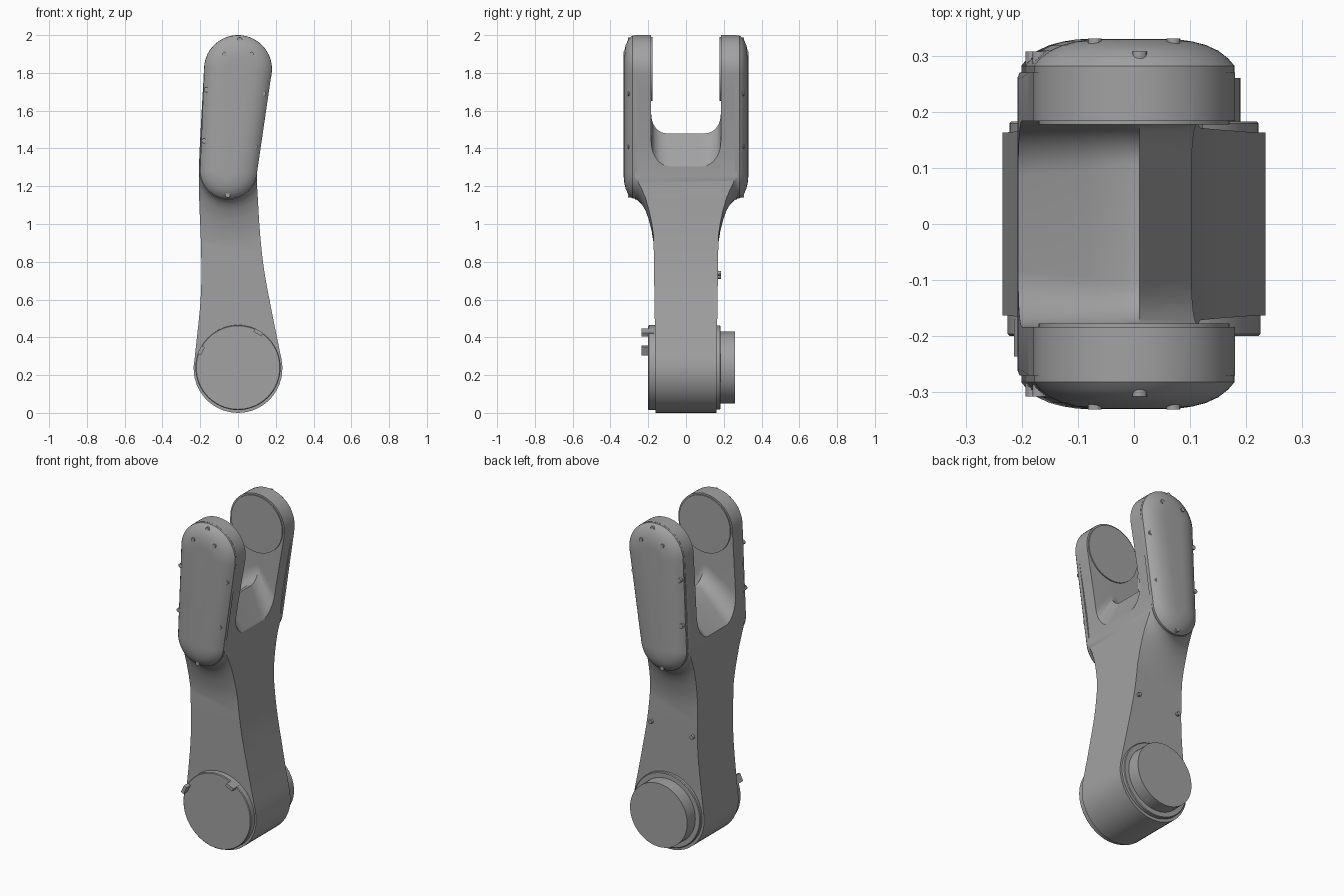
import bpy, bmesh, math
from mathutils import Vector

if "Cube" in bpy.data.objects:
    bpy.data.objects.remove(bpy.data.objects["Cube"])

grey = bpy.data.materials.new("machined_grey")
grey.use_nodes = True
grey.diffuse_color = (0.36, 0.36, 0.36, 1)
grey.node_tree.nodes["Principled BSDF"].inputs["Base Color"].default_value = grey.diffuse_color

TOP = (0.0, 1.82, 0.18)      # x, z, radius of the fork end
HEEL = (-0.05, 1.285, 0.152)  # lower end of the covers
HUB = (0.0, 0.235, 0.235)    # lower joint


def loft(name, rings):
    """Solid through rings of equal point count, capped at both ends."""
    bm = bmesh.new()
    loops = [[bm.verts.new(p) for p in ring] for ring in rings]
    for a, b in zip(loops, loops[1:]):
        for i in range(len(a)):
            j = (i + 1) % len(a)
            bm.faces.new((a[i], a[j], b[j], b[i]))
    bm.faces.new(loops[0][::-1])
    bm.faces.new(loops[-1])
    bmesh.ops.recalc_face_normals(bm, faces=bm.faces)
    mesh = bpy.data.meshes.new(name)
    bm.to_mesh(mesh)
    bm.free()
    obj = bpy.data.objects.new(name, mesh)
    bpy.context.collection.objects.link(obj)
    mesh.materials.append(grey)
    return obj


def select(obj):
    bpy.ops.object.select_all(action='DESELECT')
    obj.select_set(True)
    bpy.context.view_layer.objects.active = obj


def smooth(obj, angle=30):
    select(obj)
    bpy.ops.object.shade_smooth_by_angle(angle=math.radians(angle))
    return obj


def combine(obj, other, operation):
    mod = obj.modifiers.new(operation, 'BOOLEAN')
    mod.operation, mod.object, mod.solver = operation, other, 'EXACT'
    select(obj)
    bpy.ops.object.modifier_apply(modifier=mod.name)
    bpy.data.objects.remove(other)


def arc(circle, start, end, n=24, grow=0.0):
    x, z, r = circle
    angles = [math.radians(start + (end - start) * i / n) for i in range(n + 1)]
    return [(x + (r + grow) * math.cos(a), z + (r + grow) * math.sin(a)) for a in angles]


def pill(y, grow):
    """Outline wrapped round the fork end and the heel, offset by grow."""
    outline = arc(TOP, -8, 182, 28, grow) + arc(HEEL, 182, 352, 28, grow)
    return [(x, y, z) for x, z in outline]


def bezier_side(points, n=6):
    """Smooth curve through a few points."""
    pts = [Vector(p) for p in points]
    pts = [2 * pts[0] - pts[1]] + pts + [2 * pts[-1] - pts[-2]]
    out = []
    for a, b, c, d in zip(pts, pts[1:], pts[2:], pts[3:]):
        for i in range(n):
            t = i / n
            p = 0.5 * (2 * b + (c - a) * t + (2 * a - 5 * b + 4 * c - d) * t * t
                       + (3 * b - a - 3 * c + d) * t ** 3)
            out.append((p.x, p.y))
    return out


def cylinder(name, x, z, radius, y0, y1, sides=64, bevel=0.0):
    s = math.copysign(bevel, y1 - y0)
    spec = [(y0, radius), (y1 - s, radius), (y1, radius - bevel)] if bevel else [(y0, radius), (y1, radius)]
    rings = [[(px, y, pz) for px, pz in arc((x, z, r), 0, 360, sides)[:-1]] for y, r in spec]
    return smooth(loft(name, rings))


# Arm body: core and flared fork, trimmed to the front outline
right_side = bezier_side([(0.23, 0.285), (0.18, 0.53), (0.132, 0.8), (0.107, 1.1), (0.106, 1.35), (0.178, 1.795)])
left_side = bezier_side([(-0.18, 1.82), (-0.205, 1.35), (-0.206, 1.15), (-0.195, 0.85), (-0.198, 0.6), (-0.23, 0.285)])
outline = right_side + arc(TOP, -8, 178) + left_side + arc(HUB, 168, 372)[:-1]
body = loft("arm_body", [[(x, y, z) for x, z in outline] for y in (-0.5, 0.5)])

core_half = [(0.16, -0.1), (0.164, 0.4), (0.17, 0.8), (0.176, 1.3)]
core_outline = core_half + [(-y, z) for y, z in reversed(core_half)]
core = loft("core", [[(x, y, z) for y, z in core_outline] for x in (-0.5, 0.5)])

flare_steps = [(0.27, 0.002), (0.255, 0.008), (0.235, 0.028), (0.215, 0.06), (0.197, 0.11),
               (0.182, 0.17), (0.171, 0.24), (0.15, 0.3)]
flare = loft("flare", [pill(-y, g) for y, g in flare_steps] + [pill(y, g) for y, g in reversed(flare_steps)])
combine(core, flare, 'UNION')
combine(body, core, 'INTERSECT')


# Fork slot with a ridged, rounded saddle
def slot_ring(x, floor, ry, rz, half=0.184, n=10):
    side = [(half, 2.4)]
    for i in range(n + 1):
        a = math.pi / 2 * i / n
        side.append((half - ry + ry * math.cos(a), floor + rz - rz * math.sin(a)))
    return [(x, y, z) for y, z in side + [(-y, z) for y, z in reversed(side)]]


slot = loft("slot", [slot_ring(-0.4, 1.1, 0.1, 0.15), slot_ring(-0.2, 1.31, 0.1, 0.15),
                     slot_ring(-0.09, 1.41, 0.09, 0.12), slot_ring(-0.02, 1.47, 0.08, 0.1),
                     slot_ring(0.01, 1.48, 0.08, 0.1), slot_ring(0.105, 1.3, 0.1, 0.15),
                     slot_ring(0.4, 0.8, 0.1, 0.15)])
combine(body, slot, 'DIFFERENCE')
smooth(body)

# Domed covers, inner pads and cover screws on both fork arms
cover_steps = [(0.26, -0.001), (0.282, -0.001), (0.295, -0.012), (0.309, -0.03), (0.319, -0.052),
               (0.325, -0.075), (0.329, -0.1), (0.33, -0.125)]
edge_screws = [(0.01, 1.975), (-0.168, 1.71), (0.135, 1.69), (-0.18, 1.44), (0.09, 1.41), (-0.055, 1.153)]
face_screws = [(-0.07, 1.9), (0.07, 1.9)]
for side, label in ((-1, "front"), (1, "back")):
    smooth(loft(label + "_cover", [pill(side * y, g) for y, g in cover_steps]), 25)
    cylinder(label + "_fork_pad", 0, 1.82, 0.17, side * 0.195, side * 0.177)
    for i, (x, z) in enumerate(edge_screws):
        cylinder(f"{label}_edge_screw_{i}", x, z, 0.013, side * 0.27, side * 0.307, 12)
    for i, (x, z) in enumerate(face_screws):
        cylinder(f"{label}_face_screw_{i}", x, z, 0.012, side * 0.3, side * 0.331, 12)

# Lower joint: front disc, back flange and boss
cylinder("front_disc", 0, 0.24, 0.225, -0.1, -0.2, bevel=0.004)
cylinder("back_flange", 0, 0.24, 0.222, 0.1, 0.183, bevel=0.004)
cylinder("back_boss", 0, 0.24, 0.19, 0.15, 0.26)

# Locating tabs on the rim of the front disc
for i, degrees in enumerate((60, 155)):
    a = math.radians(degrees)
    out, along = Vector((math.cos(a), 0, math.sin(a))), Vector((-math.sin(a), 0, math.cos(a)))
    mid = Vector((0, 0, 0.24)) + out * 0.215
    corners = [(-1, -1), (1, -1), (1, 1), (-1, 1)]
    loft(f"disc_tab_{i}", [[mid + out * u * 0.01 + along * v * 0.024 + Vector((0, y, 0))
                            for u, v in corners] for y in (-0.17, -0.236)])

# Small screws down the back of the arm
for i, (x, z) in enumerate([(-0.17, 1.03), (0.08, 1.05), (-0.165, 0.72), (0.11, 0.74)]):
    cylinder(f"arm_screw_{i}", x, z, 0.012, 0.14, 0.185, 12)
